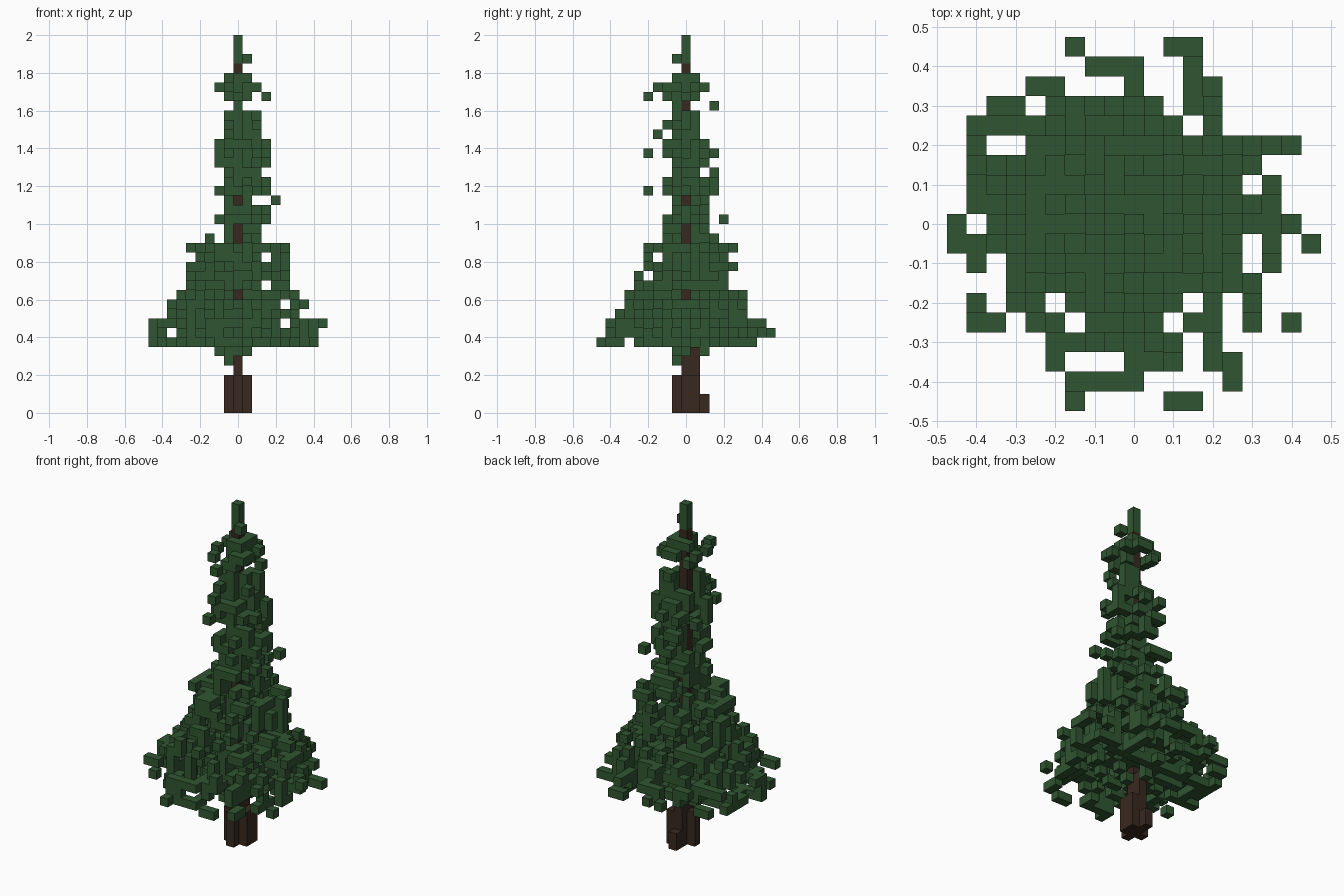
import bpy
import bmesh
import random
from mathutils import Vector

default = bpy.data.objects.get("Cube")
if default:
    bpy.data.objects.remove(default, do_unlink=True)

random.seed(5)
CELL = 0.05


def make_material(name, colour):
    mat = bpy.data.materials.new(name)
    mat.use_nodes = True
    mat.diffuse_color = (*colour, 1)
    mat.node_tree.nodes["Principled BSDF"].inputs["Base Color"].default_value = (*colour, 1)
    return mat


def block(x0, x1, y0, y1, z0, z1):
    """All cells of an inclusive box."""
    return {(x, y, z) for x in range(x0, x1 + 1)
            for y in range(y0, y1 + 1) for z in range(z0, z1 + 1)}


def build(name, cells, mat, solid, merge=False):
    """Cube cells, keeping only the sides that are not buried."""
    bm = bmesh.new()
    corners = {}
    for cell in sorted(cells):
        base = Vector(cell)
        for axis in range(3):
            for sign in (-1, 1):
                normal = Vector((0, 0, 0))
                normal[axis] = sign
                if tuple(int(c) for c in base + normal) in solid:
                    continue
                u = Vector((0, 0, 0))
                u[(axis + 1) % 3] = 0.5
                v = normal.cross(u)
                middle = base + normal * 0.5 + Vector((0, 0, 0.5))
                ring = []
                for a, b in ((-1, -1), (1, -1), (1, 1), (-1, 1)):
                    p = middle + u * a + v * b
                    key = tuple(round(c * 2) for c in p)
                    if key not in corners:
                        corners[key] = bm.verts.new(p * CELL)
                    ring.append(corners[key])
                bm.faces.new(ring)
    if merge:
        bmesh.ops.dissolve_limit(bm, angle_limit=0.01, verts=bm.verts, edges=bm.edges)
    mesh = bpy.data.meshes.new(name)
    bm.to_mesh(mesh)
    bm.free()
    mesh.materials.append(mat)
    obj = bpy.data.objects.new(name, mesh)
    bpy.context.collection.objects.link(obj)


# Trunk: slim pole, stepped foot and a root at the back
trunk = (block(0, 0, 0, 0, 0, 36) | block(-1, 1, 0, 0, 0, 3) | block(0, 0, -1, 1, 0, 3)
         | block(1, 1, 1, 1, 0, 3) | block(0, 0, 1, 1, 4, 6) | block(0, 0, 2, 2, 0, 1))

# Long bottom boughs as plan spans: x from, x to, y from, y to
boughs = [
    (-3, -3, 9, 9), (2, 3, 9, 9), (3, 3, 6, 8), (-2, 0, 8, 8), (0, 0, 6, 7),
    (-5, -4, 7, 7), (-7, -6, 6, 6), (-4, -2, 6, 6), (4, 4, 4, 7), (-8, -5, 5, 5),
    (-8, -8, 1, 4), (-7, 6, 3, 3), (6, 8, 4, 4), (7, 7, 1, 2), (6, 8, 0, 0),
    (7, 7, -2, -1), (9, 9, -1, -1), (-9, -9, -1, 0), (-8, -7, -1, -1), (-8, -8, -2, -2),
    (-6, -5, -4, -4), (-8, -8, -4, -4), (-8, -7, -5, -5), (-5, -4, -5, -5),
    (-4, -2, -6, -6), (-4, -4, -7, -7), (-3, 0, -8, -8), (-3, -3, -9, -9), (2, 3, -9, -9),
    (0, 2, -7, -6), (0, 0, -5, -5), (4, 4, -7, -4), (5, 5, -8, -7), (6, 6, -5, -3),
    (8, 8, -5, -5), (-7, -7, 1, 2)]
needles = {(-9, -1, 7), (-9, -1, 8)}
plan = {(x, y) for x in range(-7, 6) for y in range(-4, 6)
        if (x + 1) ** 2 + y * y <= 36 and (y > -4 or abs(x) < 3)}
for span in boughs:
    layer = random.choice((7, 8, 9))
    if 9 in span[:2] or -9 in span[:2]:
        layer = 9
    elif 9 in span:
        layer = random.choice((7, 8))
    elif -9 in span:
        layer = random.choice((7, 9))
    cells = block(*span, layer, layer)
    needles |= cells
    plan |= {c[:2] for c in cells}

# Lower skirt: an open scatter over the plan, airiest underneath
skirt = ((8, 0.26), (8.6, 0.42), (8.6, 0.45), (7.3, 0.38), (7.1, 0.36))
for z, (reach, density) in enumerate(skirt, 7):
    for x, y in sorted(plan):
        if x * x + y * y <= reach ** 2 and random.random() < density:
            needles.add((x, y, z))

# Upper tiers, from the skirt up: reach to -x, +x, -y, +y in cells
tiers = [
    (6, 6, 6, 6), (5, 5, 5, 4), (5, 5, 5, 4), (5, 5, 4, 5), (4, 5, 4, 4), (5, 5, 4, 5),
    (1, 2, 2, 3), (1, 2, 2, 2), (2, 3, 2, 4), (1, 3, 1, 2), (1, 1, 1, 1), (2, 3, 2, 3),
    (1, 3, 2, 3), (0, 2, 1, 3), (2, 3, 1, 2), (2, 3, 2, 3), (2, 3, 2, 2), (1, 2, 3, 1),
    (1, 2, 2, 1), (0, 2, 1, 1), (0, 0, 0, 0), (1, 0, 2, 1), (2, 2, 3, 2), (1, 1, 1, 1)]
bare = (12, 18, 19, 22, 32)
for z, (west, east, south, north) in enumerate(tiers, 12):
    # The skirt's shoulder is airier than the slim spire
    density = 0.4 if z < 18 else 0.46
    for x in range(-west, east + 1):
        for y in range(-south, north + 1):
            rx = (east if x > 0 else west) + 0.5
            ry = (north if y > 0 else south) + 0.5
            d = (x / rx) ** 2 + (y / ry) ** 2
            if d <= 1 and random.random() < density - 0.12 * d:
                needles.add((x, y, z))
    # Tips that mark the full spread of the tier
    if west + east:
        side = random.choice((-1, 1))
        needles |= {(-west, side, z), (east, -side, z), (side, -south, z), (-side, north, z)}
    # Bare tiers show the pole from the front and the +x side
    if z in bare:
        needles -= block(0, 0, -south, -1, z, z) | block(1, east, 0, 0, z, z)
    else:
        needles |= {(0, -1, z), (1, 0, z)}

# Loose sprigs, low fringe and the pointed top
needles |= {(4, 2, 22), (2, -4, 23), (-1, -4, 27), (3, 0, 33), (0, -4, 33), (0, 3, 32),
            (0, -1, 32), (-3, 1, 18), (1, -1, 37), (-1, -1, 5), (-2, 0, 6), (-1, -1, 6),
            (1, 0, 6), (-1, 1, 6), (0, 2, 6), (0, -1, 6)}
needles |= block(0, 0, 0, 0, 37, 39)
needles -= trunk

solid = needles | trunk
build("trunk", trunk, make_material("bark brown", (0.04, 0.022, 0.014)), solid, merge=True)
build("foliage", needles, make_material("needle green", (0.03, 0.09, 0.031)), solid)
